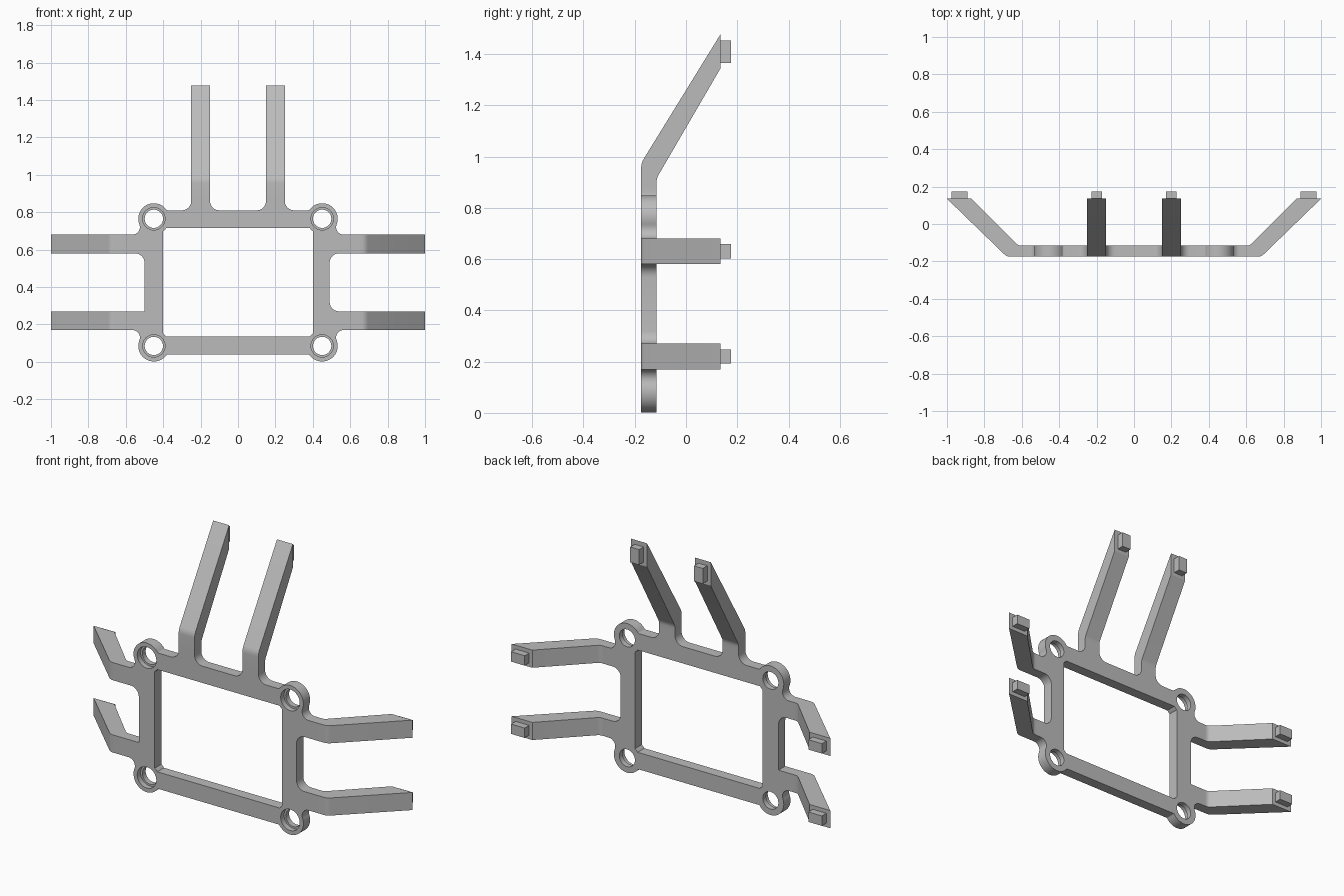
import bpy, bmesh
from math import radians, cos, sin, atan2, degrees, sqrt
from mathutils import Vector

cube = bpy.data.objects.get("Cube")
if cube:
    bpy.data.objects.remove(cube, do_unlink=True)

grey = bpy.data.materials.new("plain grey")
grey.use_nodes = True
grey.diffuse_color = (0.5, 0.5, 0.5, 1)
grey.node_tree.nodes["Principled BSDF"].inputs["Base Color"].default_value = grey.diffuse_color

FRONT, BACK, TIP, TAB = -0.175, -0.115, 0.135, 0.175   # depth planes
MID_Z = 0.425                                          # mirror height of the plate
STUB_X, STUB_Z = 0.59, 0.88                            # where the bent arms start
RING_X, RING_Z, RING_R = 0.45, 0.765, 0.083
BAR_Z, ARM_TOP, ARM_LOW = 0.81, 0.68, 0.58


def arc(cx, cz, r, a0, a1, n=8):
    angles = [radians(a0 + (a1 - a0) * i / n) for i in range(n + 1)]
    return [(cx + r * cos(a), cz + r * sin(a)) for a in angles]


def flip_x(pts):
    return [(-x, z) for x, z in reversed(pts)]


def flip_z(pts):
    return [(x, 2 * MID_Z - z) for x, z in reversed(pts)]


def prism(name, loops, place, depth):
    """Fill the loops (outline plus holes) and extrude them by depth."""
    bm = bmesh.new()
    edges = []
    for loop in loops:
        verts = [bm.verts.new(place(*p)) for p in loop]
        edges += [bm.edges.new((v, verts[i - 1])) for i, v in enumerate(verts)]
    bmesh.ops.triangle_fill(bm, use_beauty=True, edges=edges, normal=Vector(depth).normalized())
    ext = bmesh.ops.extrude_face_region(bm, geom=bm.faces[:])
    moved = [g for g in ext["geom"] if isinstance(g, bmesh.types.BMVert)]
    bmesh.ops.translate(bm, verts=moved, vec=depth)
    bmesh.ops.recalc_face_normals(bm, faces=bm.faces[:])
    bmesh.ops.dissolve_limit(bm, angle_limit=0.001, verts=bm.verts[:], edges=bm.edges[:])
    mesh = bpy.data.meshes.new(name)
    bm.to_mesh(mesh)
    bm.free()
    mesh.materials.append(grey)
    obj = bpy.data.objects.new(name, mesh)
    bpy.context.collection.objects.link(obj)
    bpy.ops.object.select_all(action="DESELECT")
    obj.select_set(True)
    bpy.context.view_layer.objects.active = obj
    bpy.ops.object.shade_smooth_by_angle(angle=radians(30))
    return obj


def ring_fillet(line_z, r, side, above):
    """Centre of a fillet between the corner ring and a level edge."""
    cz = line_z + r if above else line_z - r
    cx = RING_X + side * sqrt((RING_R + r) ** 2 - (cz - RING_Z) ** 2)
    return cx, cz, degrees(atan2(cz - RING_Z, cx - RING_X))


def quarter(side_x, stub, r):
    """Outline from the top bar, round the corner ring, to the side bar."""
    pts = []
    if stub:
        pts += arc(0.10, BAR_Z + 0.05, 0.05, -90, 0)
        pts += [(0.15, STUB_Z), (0.25, STUB_Z)]
        pts += arc(0.30, BAR_Z + 0.05, 0.05, 180, 270)
    ax, az, aa = ring_fillet(BAR_Z, 0.01, -1, True)
    bx, bz, ba = ring_fillet(ARM_TOP, 0.04, 1, True)
    pts += arc(ax, az, 0.01, 270, aa + 180, 4)
    pts += arc(RING_X, RING_Z, RING_R, aa, ba, 28)[1:-1]
    pts += arc(bx, bz, 0.04, ba + 180, 270)
    pts += [(STUB_X, ARM_TOP), (STUB_X, ARM_LOW)]
    pts += arc(side_x + r, ARM_LOW - r, r, 90, 180) if r else [(side_x, ARM_LOW)]
    return pts


# Flat plate: window frame, corner rings and arm stubs in one outline
left = quarter(0.49, True, 0.05) + flip_z(quarter(0.49, False, 0.05))
right = quarter(0.50, True, 0.05) + flip_z(quarter(0.50, False, 0))
a = degrees(atan2(0.05, sqrt(RING_R ** 2 - 0.05 ** 2)))
corner = arc(RING_X, RING_Z, RING_R, 180 + a, 270 - a, 6)
window = corner + flip_z(corner)
window += flip_x(window)
centres = [(sx * RING_X, z) for sx in (-1, 1) for z in (RING_Z, 2 * MID_Z - RING_Z)]
holes = [arc(x, z, 0.06, 0, 360, 32)[:-1] for x, z in centres]
prism("frame_plate", [left + flip_x(right), window] + holes,
      lambda x, z: (x, FRONT, z), (0, BACK - FRONT, 0))

# Narrower rear lip in each screw hole
for i, (x, z) in enumerate(centres):
    prism(f"hole_lip_{i + 1}", [holes[i], arc(x, z, 0.049, 0, 360, 32)[:-1]],
          lambda u, w: (u, -0.145, w), (0, BACK + 0.145, 0))


def bend(p, q, s, t):
    """Rounded corner at q between p and s, starting t away from it."""
    p, q, s = Vector(p), Vector(q), Vector(s)
    b0, b2 = q + (p - q).normalized() * t, q + (s - q).normalized() * t
    return [tuple(b0 * (1 - k) ** 2 + q * 2 * k * (1 - k) + b2 * k * k)
            for k in (0, 0.25, 0.5, 0.75, 1)]


def arm_profile(start, outer, outer_tip, inner, inner_tip):
    """Side profile as (reach, depth) pairs."""
    o, i = (outer_tip, TIP), (inner_tip, TIP)
    return ([(start, FRONT)] + bend((start, FRONT), (outer, FRONT), o, 0.02) + [o, i]
            + bend(i, (inner, BACK), (start, BACK), 0.015) + [(start, BACK)])


def box(name, lo, hi):
    prism(name, [[(lo[0], lo[2]), (hi[0], lo[2]), (hi[0], hi[2]), (lo[0], hi[2])]],
          lambda x, z: (x, lo[1], z), (0, hi[1] - lo[1], 0))


side_arm = arm_profile(STUB_X, 0.68, 1.0, 0.62, 0.87)
top_arm = arm_profile(STUB_Z, 0.975, 1.478, 0.915, 1.345)

# Bent arms and their end tabs, on both sides
for s, word in ((1, "left"), (-1, "right")):
    for z, level in ((0.17, "lower"), (ARM_LOW, "upper")):
        prism(f"{level}_{word}_arm", [side_arm],
              lambda u, y: (s * u, y, z), (0, 0, 0.10))
        x0, x1 = sorted((s * 0.89, s * 0.975))
        box(f"{level}_{word}_tab", (x0, TIP, z + 0.022), (x1, TAB, z + 0.078))
    prism(f"top_{word}_arm", [top_arm],
          lambda u, y: (s * 0.20 - 0.05, y, u), (0.10, 0, 0))
    box(f"top_{word}_tab", (s * 0.20 - 0.028, TIP, 1.365), (s * 0.20 + 0.028, TAB, 1.452))
